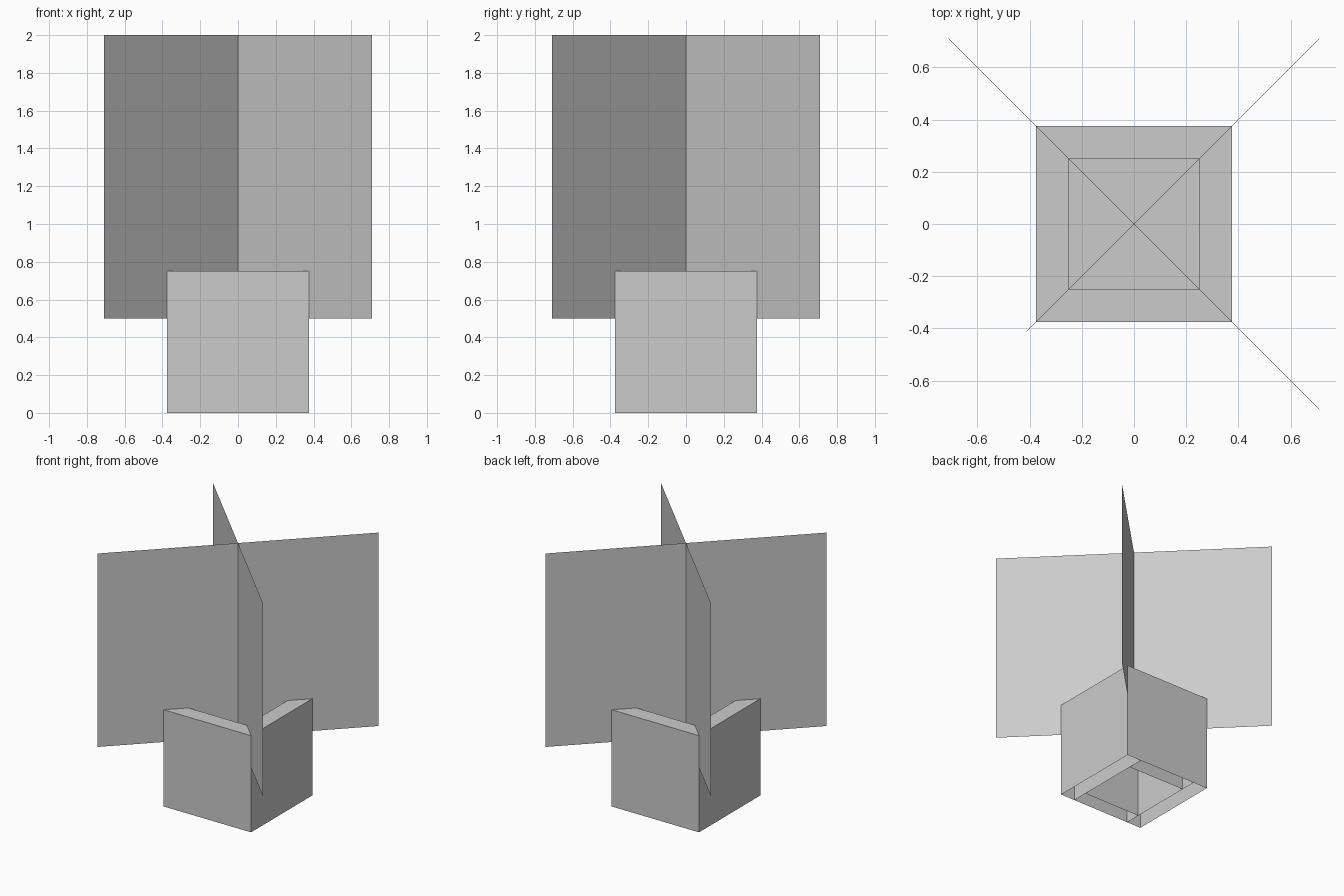
import bpy, bmesh, math
from mathutils import Matrix, Vector

if "Cube" in bpy.data.objects:
    bpy.data.objects.remove(bpy.data.objects["Cube"])


def box(name, lo, hi, drop=()):
    """Box between two corners, leaving out faces whose normal is in drop."""
    lo, hi = Vector(lo), Vector(hi)
    bm = bmesh.new()
    bmesh.ops.create_cube(bm, size=1)
    gone = [f for f in bm.faces if any(f.normal.dot(Vector(d)) > 0.9 for d in drop)]
    bmesh.ops.delete(bm, geom=gone, context='FACES')
    bm.transform(Matrix.Translation((lo + hi) / 2) @ Matrix.Diagonal((*(hi - lo), 1)))
    return finish(name, bm)


def sheet(name, width, depth, matrix):
    """Flat rectangle placed by a matrix."""
    bm = bmesh.new()
    bmesh.ops.create_grid(bm, x_segments=1, y_segments=1, size=0.5)
    bm.transform(matrix @ Matrix.Diagonal((width, depth, 1, 1)))
    return finish(name, bm)


def finish(name, bm):
    mesh = bpy.data.meshes.new(name)
    bm.to_mesh(mesh)
    bm.free()
    ob = bpy.data.objects.new(name, mesh)
    bpy.context.collection.objects.link(ob)
    return ob


OUT, IN, TOP, SOIL = 0.375, 0.25, 0.75, 0.5
DOWN, LEFT, RIGHT = (0, 0, -1), (-1, 0, 0), (1, 0, 0)

# Pot side walls: full depth, open underneath
box("pot_wall_left", (-OUT, -OUT, 0), (-IN, OUT, TOP), [DOWN])
box("pot_wall_right", (IN, -OUT, 0), (OUT, OUT, TOP), [DOWN])

# Pot front and back walls: fitted between the sides, open underneath
box("pot_wall_front", (-IN, -OUT, 0), (IN, -IN, TOP), [DOWN, LEFT, RIGHT])
box("pot_wall_back", (-IN, IN, 0), (IN, OUT, TOP), [DOWN, LEFT, RIGHT])

# Soil surface
sheet("soil", 2 * IN, 2 * IN, Matrix.Translation((0, 0, SOIL)))

# Two crossed upright plant sheets on the diagonals
for name, angle in (("plant_sheet_a", 45), ("plant_sheet_b", -45)):
    place = (Matrix.Translation((0, 0, (SOIL + 2) / 2))
             @ Matrix.Rotation(math.radians(angle), 4, 'Z')
             @ Matrix.Rotation(math.radians(90), 4, 'X'))
    sheet(name, 2 * 0.71 * math.sqrt(2), 2 - SOIL, place)
